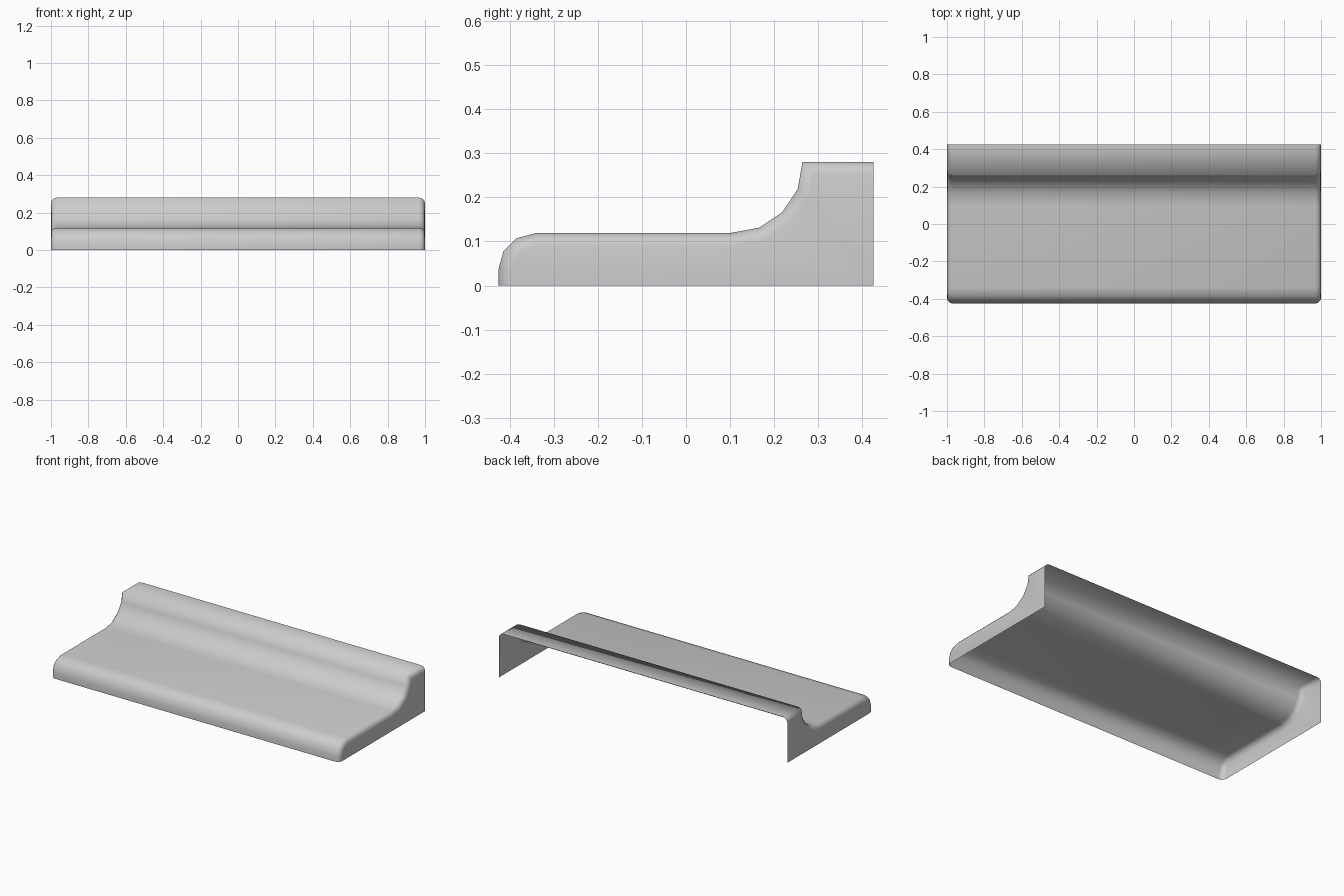
import bpy, bmesh

if "Cube" in bpy.data.objects:
    bpy.data.objects.remove(bpy.data.objects["Cube"])

# Side profile (y, z): front lip, flat tread, concave cove, raised back ledge
PROFILE = [(-0.425, 0), (-0.425, 0.037), (-0.414, 0.078), (-0.385, 0.107),
           (-0.34, 0.119), (0.10, 0.119), (0.166, 0.131), (0.218, 0.166),
           (0.253, 0.218), (0.264, 0.28), (0.425, 0.28)]
HALF_LENGTH = 1.0
ROUND = 0.03

bm = bmesh.new()
left, right = [[bm.verts.new((x, y, z)) for y, z in PROFILE]
               for x in (-HALF_LENGTH, HALF_LENGTH)]

# Long shell surface, open at the back and underneath
for i in range(len(PROFILE) - 1):
    bm.faces.new((left[i], right[i], right[i + 1], left[i + 1]))

# End caps with a square lower back corner
for ring, x in ((left, -HALF_LENGTH), (right, HALF_LENGTH)):
    bm.faces.new(ring + [bm.verts.new((x, 0.425, 0))])
bmesh.ops.recalc_face_normals(bm, faces=bm.faces[:])
if next(f for f in bm.faces if left[4] in f.verts and right[5] in f.verts).normal.z < 0:
    bmesh.ops.reverse_faces(bm, faces=bm.faces[:])

# Round the edges where the caps meet the shell
rim = [bm.edges.get((ring[i], ring[i + 1]))
       for ring in (left, right) for i in range(len(PROFILE) - 1)]
bmesh.ops.bevel(bm, geom=rim, offset=ROUND, offset_type='OFFSET', segments=3,
                profile=0.5, affect='EDGES', clamp_overlap=False)
for f in bm.faces:
    f.smooth = True

mesh = bpy.data.meshes.new("ledge_shell")
bm.to_mesh(mesh)
bm.free()
shell = bpy.data.objects.new("ledge_shell", mesh)
bpy.context.collection.objects.link(shell)
